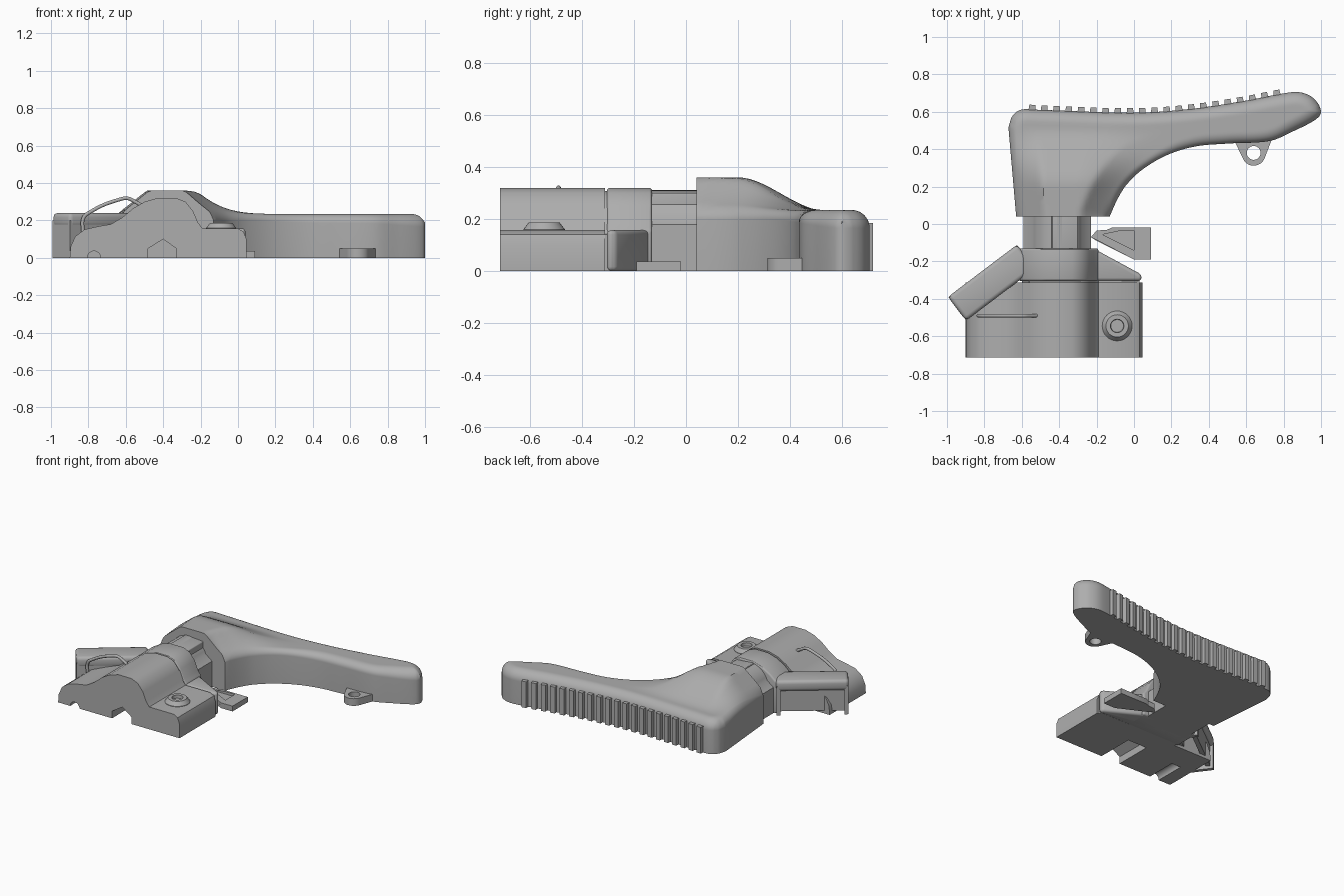
import bpy, bmesh, math
from mathutils import Vector
from mathutils.geometry import intersect_point_line

cube = bpy.data.objects.get("Cube")
if cube:
    bpy.data.objects.remove(cube, do_unlink=True)

grey = bpy.data.materials.new("plain_grey")
grey.use_nodes = True
colour = (0.42, 0.42, 0.42, 1)
grey.diffuse_color = colour
grey.node_tree.nodes["Principled BSDF"].inputs["Base Color"].default_value = colour


def activate(ob):
    bpy.ops.object.select_all(action="DESELECT")
    ob.select_set(True)
    bpy.context.view_layer.objects.active = ob


def finish(name, bm, bevel=0, cutters=()):
    """Turn a bmesh into a shaded object, with optional cuts and bevel."""
    bmesh.ops.recalc_face_normals(bm, faces=bm.faces)
    mesh = bpy.data.meshes.new(name)
    bm.to_mesh(mesh)
    bm.free()
    mesh.materials.append(grey)
    ob = bpy.data.objects.new(name, mesh)
    bpy.context.collection.objects.link(ob)
    activate(ob)
    if bevel:
        mod = ob.modifiers.new("soft_edges", "BEVEL")
        mod.width, mod.segments, mod.angle_limit = bevel, 3, math.radians(35)
        bpy.ops.object.modifier_apply(modifier=mod.name)
    for cutter in cutters:
        mod = ob.modifiers.new("cut", "BOOLEAN")
        mod.operation, mod.object, mod.solver = "DIFFERENCE", cutter, "EXACT"
        bpy.ops.object.modifier_apply(modifier=mod.name)
        bpy.data.objects.remove(cutter, do_unlink=True)
    activate(ob)
    bpy.ops.object.shade_smooth_by_angle(angle=math.radians(30))
    return ob


def prism(name, pts, lo, hi, axis="z", bevel=0, cutters=()):
    """Extrude a plan (axis z) or a front profile (axis y)."""
    bm = bmesh.new()
    place = (lambda p, h: (p[0], p[1], h)) if axis == "z" else (lambda p, h: (p[0], h, p[1]))
    a, b = ([bm.verts.new(place(p, h)) for p in pts] for h in (lo, hi))
    bm.faces.new(a)
    bm.faces.new(b)
    for i in range(len(pts)):
        j = (i + 1) % len(pts)
        bm.faces.new((a[i], a[j], b[j], b[i]))
    return finish(name, bm, bevel, cutters)


def disc(x, y, r, n=32, start=0, sweep=360):
    return [(x + r * math.cos(math.radians(start + sweep * i / n)),
             y + r * math.sin(math.radians(start + sweep * i / n))) for i in range(n)]


def cubic(pts, x):
    """Smooth curve through points, y as a function of x."""
    i = max(k for k in range(len(pts) - 1) if k == 0 or pts[k][0] <= x)

    def slope(k):
        a, b = pts[max(k - 1, 0)], pts[min(k + 1, len(pts) - 1)]
        return (b[1] - a[1]) / (b[0] - a[0])
    (x0, y0), (x1, y1) = pts[i], pts[i + 1]
    w = x1 - x0
    t = (x - x0) / w
    return ((1 + 2 * t) * (1 - t) ** 2 * y0 + t * (1 - t) ** 2 * w * slope(i)
            + t * t * (3 - 2 * t) * y1 + t * t * (t - 1) * w * slope(i + 1))


def ease(a, b, v):
    t = min(1, max(0, (v - a) / (b - a)))
    return t * t * (3 - 2 * t)


def span(a, b, n):
    return [a + (b - a) * i / n for i in range(n)]


# Handle: one smooth field over a curved plan, with a raised neck
INNER = [(-0.13, 0.04), (-0.09, 0.13), (-0.04, 0.21), (0.05, 0.295), (0.18, 0.37), (0.33, 0.415),
         (0.5, 0.43), (0.73, 0.445), (0.86, 0.5), (0.95, 0.545), (0.99, 0.575), (1, 0.595)]
OUTER = [(-0.67, 0.52), (-0.655, 0.57), (-0.61, 0.61), (-0.5, 0.61), (0, 0.595), (0.3, 0.615),
         (0.6, 0.66), (0.78, 0.695), (0.88, 0.705), (0.95, 0.68), (0.99, 0.635), (1, 0.605)]


def inner(x):
    if x < -0.63:
        return 0.5 + (x + 0.67) * (0.04 - 0.5) / 0.04
    return 0.04 if x < -0.13 else cubic(INNER, x)


def outer(x):
    return cubic(OUTER, x)


xs = (span(-0.67, -0.63, 8) + span(-0.63, -0.13, 24) + span(-0.13, 0.05, 12)
      + span(0.05, 0.85, 36) + span(0.85, 0.97, 10) + span(0.97, 1, 6) + [1])
rows = [(1 - math.cos(math.pi * i / 32)) / 2 for i in range(33)]
rim = [Vector((x, outer(x))) for x in reversed(xs)] + [Vector((x, inner(x))) for x in xs[:9]]
rim2 = [Vector((x, inner(x))) for x in xs if x >= -0.13001]


def edge_distance(p):
    best = 9
    for line in (rim, rim2):
        for a, b in zip(line, line[1:]):
            q, t = intersect_point_line(p, a, b)
            q = a + (b - a) * min(1, max(0, t))
            best = min(best, (p - Vector((q[0], q[1]))).length)
    return best


def top(x, y):
    d = edge_distance(Vector((x, y)))
    hump = min(0.125, 0.8 * d) * (1 - ease(0.2, 0.53, y)) * (1 - ease(-0.3, 0.22, x))
    r = 0.035 + 0.035 * ease(0.3, 0.6, y)
    return 0.235 + hump - r + math.sqrt(max(0, r * r - max(0, r - d) ** 2))


bm = bmesh.new()
grids = [[], []]
for x in xs:
    a, b = inner(x), outer(x)
    ys = [a + (b - a) * v for v in rows]
    grids[0].append([bm.verts.new((x, y, 0)) for y in ys])
    grids[1].append([bm.verts.new((x, y, top(x, y))) for y in ys])
for g in grids:
    for c, e in zip(g, g[1:]):
        for j in range(len(rows) - 1):
            bm.faces.new((c[j], e[j], e[j + 1], c[j + 1]))
loops = [[c[0] for c in g] + g[-1][1:] + [c[-1] for c in reversed(g[:-1])] + g[0][-2:0:-1]
         for g in grids]
for i in range(len(loops[0])):
    lo, hi = loops
    bm.faces.new((lo[i - 1], lo[i], hi[i], hi[i - 1]))
finish("handle", bm)

# Grip ribs along the back
for i in range(21):
    x = -0.545 + 0.0655 * i
    c = Vector((x, outer(x)))
    t = Vector((0.02, outer(x + 0.01) - outer(x - 0.01))).normalized()
    n = Vector((-t.y, t.x))
    prism("grip_rib", [c + t * s + n * o for s, o in
          ((-0.021, -0.03), (0.021, -0.03), (0.016, 0.024), (-0.016, 0.024))], 0, 0.185)

# Lug with a hole
hole = prism("lug_cutter", disc(0.64, 0.38, 0.037), -0.1, 0.2)
prism("hanging_lug", [(0.74, 0.46), (0.53, 0.46)] + disc(0.64, 0.375, 0.063, 16, 200, 150),
      0, 0.05, cutters=[hole])

# Neck shaft: rounded tube with flat lower flanks
prism("neck_shaft", [(-0.23, 0), (-0.23, 0.18)] + disc(-0.41, 0.17, 0.14, 16, 20, 150)
      + [(-0.59, 0.18), (-0.59, 0)], -0.2, 0.1, "y")
prism("neck_rib", [(-0.3, 0.2), (-0.3, 0.3), (-0.44, 0.312), (-0.44, 0.2)], -0.2, 0.06, "y", 0.006)

# Clamp housing with front notches
HUMP = [(-0.62, 0.215), (-0.56, 0.265), (-0.5, 0.3), (-0.43, 0.32), (-0.33, 0.32),
        (-0.28, 0.3), (-0.24, 0.25), (-0.215, 0.19), (-0.19, 0.157)]
notch = prism("notch_cutter", [(-0.48, -0.1), (-0.48, 0.05), (-0.4, 0.1), (-0.33, 0.05), (-0.33, -0.1)],
              -0.9, -0.45, "y")
bore = prism("bore_cutter", disc(-0.77, 0, 0.036), -0.9, -0.5, "y")
prism("clamp_housing", [(-0.9, 0), (-0.895, 0.06), (-0.87, 0.115), (-0.82, 0.152), (-0.75, 0.168),
                        (-0.68, 0.18)] + HUMP
      + [(0.0, 0.157), (0.03, 0.14), (0.045, 0.1), (0.045, 0)], -0.715, -0.312, "y",
      cutters=[notch, bore])

# Rear collar and its angled shoulder
prism("rear_collar", [(-0.62, 0)] + HUMP + [(-0.19, 0)], -0.304, -0.13, "y", 0.012)
prism("collar_shoulder", [(-0.6, -0.304), (0.04, -0.304), (0.04, -0.27), (-0.2, -0.14), (-0.6, -0.14)],
      0, 0.157, bevel=0.025)
prism("seam_filler", [(-0.6, 0)] + [(x, z - 0.012) for x, z in HUMP[1:]] + [(0.03, 0.14), (0.03, 0)],
      -0.32, -0.29, "y")

# Screw boss with a recessed centre
bm = bmesh.new()
rings = []
for r, z in ((0.08, 0.14), (0.08, 0.16), (0.06, 0.186), (0.036, 0.186), (0.034, 0.165)):
    rings.append([bm.verts.new((x, y, z)) for x, y in disc(-0.09, -0.545, r)])
for a, b in zip(rings, rings[1:]):
    for i in range(32):
        bm.faces.new((a[i - 1], a[i], b[i], b[i - 1]))
bm.faces.new(rings[-1])
bm.faces.new(rings[0])
finish("screw_boss", bm)

# Swing lever: capped box with an inset outer panel and end posts
start, end = Vector((-0.995, -0.39)), Vector((-0.625, -0.11))
along = (end - start).normalized()
across = Vector((along.y, -along.x))
length = (end - start).length


def lever_plan(s0, s1, d0, d1):
    return [start + along * s + across * d for s, d in ((s0, d0), (s1, d0), (s1, d1), (s0, d1))]


prism("lever_cap", lever_plan(0, length, 0, 0.16), 0.165, 0.24, bevel=0.022)
prism("lever_panel", lever_plan(0.02, length - 0.02, 0.02, 0.05), 0.02, 0.2)
prism("lever_inner_wall", lever_plan(0.02, length - 0.02, 0.13, 0.158), 0.02, 0.2)
for s in (0.002, length - 0.027):
    prism("lever_post", lever_plan(s, s + 0.025, 0.002, 0.158), 0, 0.2)

# Wire spring over the shoulder
curve = bpy.data.curves.new("wire_spring", "CURVE")
curve.dimensions, curve.bevel_depth, curve.bevel_resolution = "3D", 0.01, 3
path = [(-0.83, 0.14), (-0.825, 0.215), (-0.79, 0.245), (-0.64, 0.31), (-0.59, 0.318),
        (-0.55, 0.3), (-0.5, 0.27)]
spline = curve.splines.new("BEZIER")
spline.bezier_points.add(len(path) - 1)
for point, (x, z) in zip(spline.bezier_points, path):
    point.co = (x, -0.49, z)
    point.handle_left_type = point.handle_right_type = "AUTO"
curve.materials.append(grey)
bpy.context.collection.objects.link(bpy.data.objects.new("wire_spring", curve))

# Release tab: frame with a sunken triangle
prism("release_tab", [(0, -0.19), (0.09, -0.19), (0.09, -0.02), (-0.12, -0.02), (-0.23, -0.07),
                      (-0.2, -0.09)], 0, 0.02)
prism("tab_pad", [(0, -0.19), (0.09, -0.19), (0.09, -0.02), (0, -0.02)], 0, 0.037)
prism("tab_rail", [(0, -0.035), (0, -0.02), (-0.12, -0.02), (-0.23, -0.07), (-0.2, -0.035)], 0, 0.037)
prism("tab_brace", [(0, -0.19), (0, -0.14), (-0.2, -0.04), (-0.23, -0.07)], 0, 0.037)
